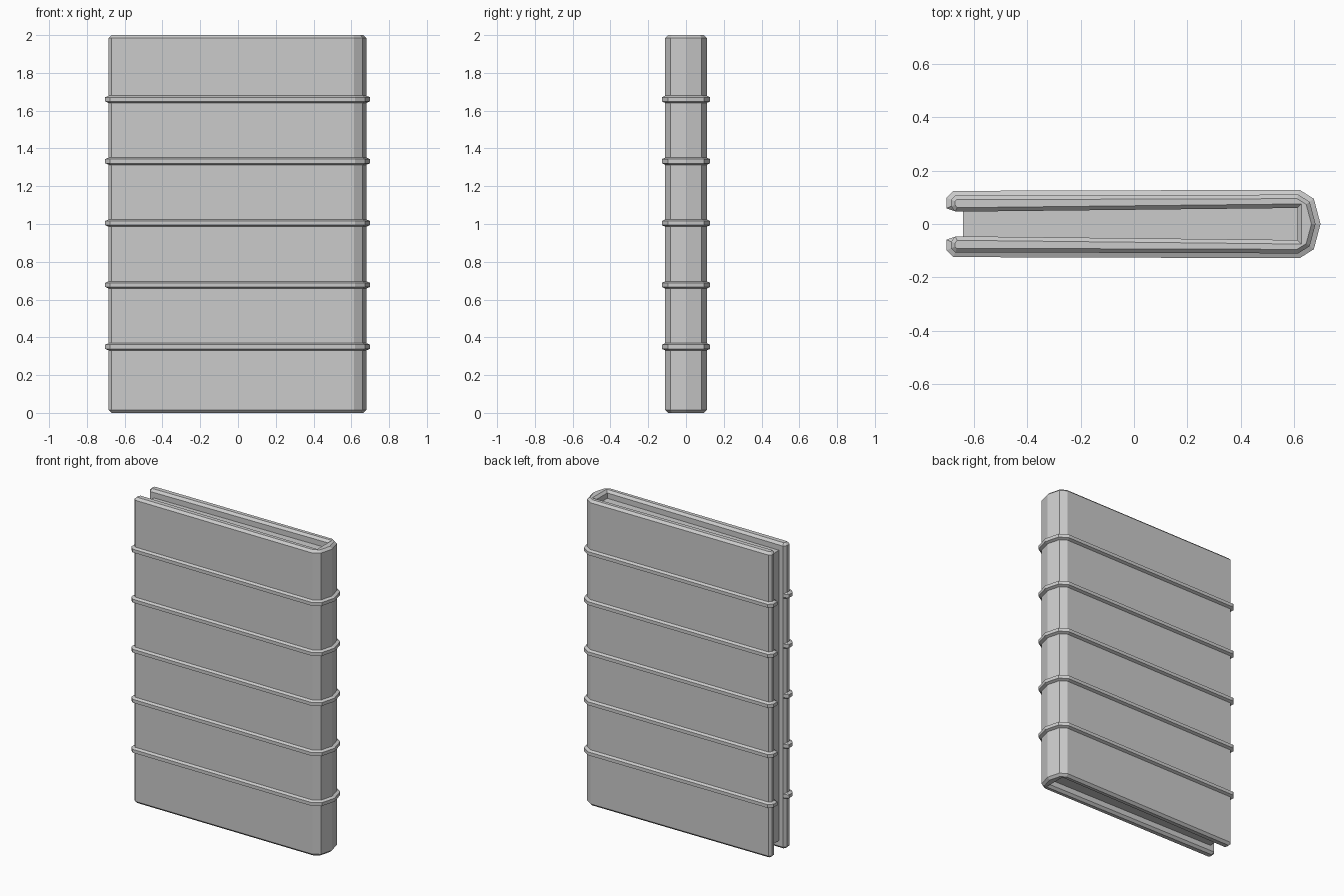
import bpy, bmesh
from mathutils import Vector

if "Cube" in bpy.data.objects:
    bpy.data.objects.remove(bpy.data.objects["Cube"])

# Half profile of the cover seen from above: spine apex round to the tip, then inside
OUTER = [(0.68, 0.0), (0.658, 0.083), (0.615, 0.11), (-0.67, 0.106), (-0.685, 0.091), (-0.685, 0.066)]
INNER = [(-0.67, 0.046), (0.612, 0.06)]


def full(half_outer, half_inner):
    """Mirror the half profile over y into one closed counter-clockwise loop."""
    half = half_outer + half_inner
    return [Vector(p) for p in half] + [Vector((x, -y)) for x, y in reversed(half[1:])]


def offset(loop, d):
    """Move every edge of the loop outward by d."""
    out = []
    for i, p in enumerate(loop):
        a = (p - loop[i - 1]).normalized()
        b = (loop[(i + 1) % len(loop)] - p).normalized()
        na, nb = Vector((a.y, -a.x)), Vector((b.y, -b.x))
        out.append(p + (na + nb) * d / (1 + na.dot(nb)))
    return out


def loft(name, rings):
    """Skin a stack of (loop, z) rings and cap both ends."""
    bm = bmesh.new()
    rows = [[bm.verts.new((p.x, p.y, z)) for p in loop] for loop, z in rings]
    n = len(rows[0])
    for lo, hi in zip(rows, rows[1:]):
        for i in range(n):
            j = (i + 1) % n
            bm.faces.new((lo[i], lo[j], hi[j], hi[i]))
    bm.faces.new(rows[0][::-1])
    bm.faces.new(rows[-1])
    bmesh.ops.recalc_face_normals(bm, faces=bm.faces)
    mesh = bpy.data.meshes.new(name)
    bm.to_mesh(mesh)
    bm.free()
    obj = bpy.data.objects.new(name, mesh)
    bpy.context.collection.objects.link(obj)
    return obj


# Cover with bevelled top and bottom rims
cover = full(OUTER, INNER)
rim = offset(cover, -0.015)
loft("cover", [(rim, 0), (cover, 0.015), (cover, 1.985), (rim, 2)])

# Page block set back from the rims
pages = [Vector(p) for p in [(-0.64, -0.052), (0.63, -0.066), (0.63, 0.066), (-0.64, 0.052)]]
loft("page_block", [(pages, 0.05), (pages, 1.95)])

# Five raised bands wrapping the outside and the tips, buried inside the cover
band_inner = [(-0.667, 0.0465), (0.62, 0.068)]
base = full(OUTER, band_inner)
grown = offset(base, 0.018)
k = len(OUTER)
tail = len(base) - k + 1
crest = [grown[i] if i < k or i >= tail else base[i] for i in range(len(base))]
for n in range(5):
    z = 0.35 + n * 0.3275
    loft(f"band_{n + 1}", [(base, z - 0.019), (crest, z - 0.011), (crest, z + 0.011), (base, z + 0.019)])
